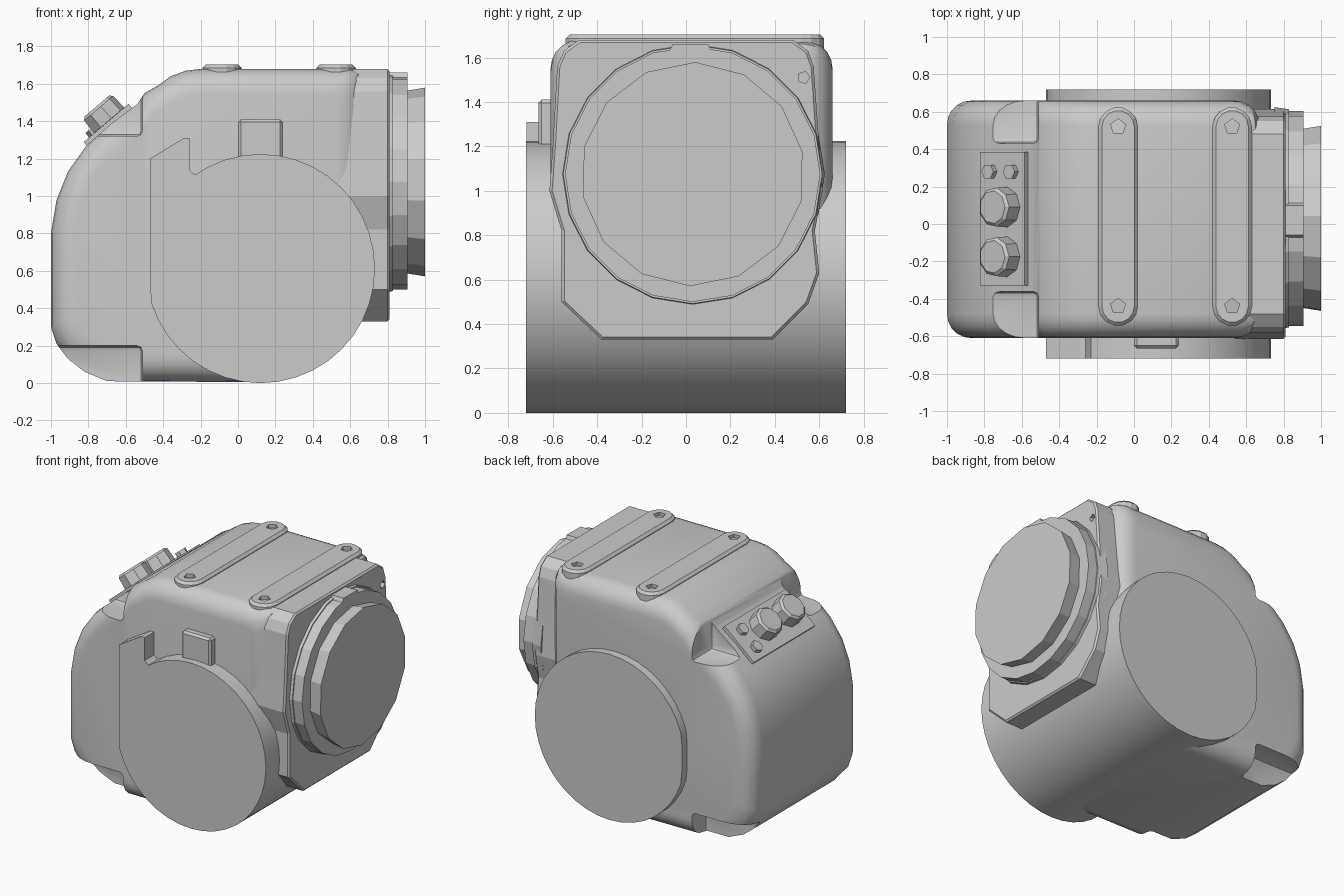
import bpy, bmesh
from math import cos, sin, pi, radians
from mathutils import Matrix, Vector

cube = bpy.data.objects.get("Cube")
if cube:
    bpy.data.objects.remove(cube)

GREY = (0.6, 0.6, 0.6, 1)
grey = bpy.data.materials.new("light_grey")
grey.use_nodes = True
grey.diffuse_color = GREY
grey.node_tree.nodes["Principled BSDF"].inputs["Base Color"].default_value = GREY

# Axis frames: each maps a 2D profile (u, v) and a depth w to model space
AXES = {"x": lambda u, v, w: (w, u, v),
        "y": lambda u, v, w: (u, w, v),
        "z": lambda u, v, w: (u, v, w)}


def loft(name, points, axis, sections, centre=(0, 0)):
    """Join copies of a profile placed at (depth, scale about centre) sections."""
    bm = bmesh.new()
    rings = [[bm.verts.new(AXES[axis](centre[0] + (u - centre[0]) * s,
                                      centre[1] + (v - centre[1]) * s, w))
              for u, v in points] for w, s in sections]
    bm.faces.new(rings[0])
    bm.faces.new(rings[-1])
    for near, far in zip(rings, rings[1:]):
        for i in range(len(points)):
            j = (i + 1) % len(points)
            bm.faces.new((near[i], near[j], far[j], far[i]))
    bmesh.ops.recalc_face_normals(bm, faces=bm.faces)
    mesh = bpy.data.meshes.new(name)
    bm.to_mesh(mesh)
    bm.free()
    mesh.materials.append(grey)
    obj = bpy.data.objects.new(name, mesh)
    bpy.context.collection.objects.link(obj)
    return obj


def prism(name, points, axis, lo, hi, scale=1.0, centre=(0, 0)):
    return loft(name, points, axis, [(lo, 1.0), (hi, scale)], centre)


def box(name, x, y, z):
    return prism(name, [(x[0], y[0]), (x[1], y[0]), (x[1], y[1]), (x[0], y[1])], "z", *z)


def ngon(cu, cv, r, n, start=0.0, end=2 * pi):
    return [(cu + r * cos(start + (end - start) * i / n),
             cv + r * sin(start + (end - start) * i / n)) for i in range(n)]


def apply(obj, kind, **settings):
    mod = obj.modifiers.new(kind, kind)
    for key, value in settings.items():
        setattr(mod, key, value)
    bpy.context.view_layer.objects.active = obj
    bpy.ops.object.modifier_apply(modifier=mod.name)


def bevel(obj, width, segments=1):
    apply(obj, "BEVEL", width=width, segments=segments, limit_method="ANGLE",
          angle_limit=radians(60))


def cut(obj, cutter):
    apply(obj, "BOOLEAN", operation="DIFFERENCE", solver="EXACT", object=cutter)
    bpy.data.objects.remove(cutter)


def smooth(obj):
    bpy.ops.object.select_all(action="DESELECT")
    obj.select_set(True)
    bpy.context.view_layer.objects.active = obj
    bpy.ops.object.shade_smooth_by_angle(angle=radians(35))


# Main body: side profile with a curved rear, shrinking in quarter-round steps at both sides
profile = [(-1, 0.3), (-1, 0.8), (-0.97, 0.98), (-0.91, 1.13), (-0.81, 1.27), (-0.68, 1.385),
           (-0.54, 1.49), (-0.5, 1.55), (-0.43, 1.59), (-0.36, 1.64), (-0.28, 1.67), (-0.2, 1.68),
           (0.6, 1.68), (0.65, 1.66), (0.67, 1.6), (0.67, 0.36), (0.5, 0.14), (0.33, 0.04),
           (0.12, 0.005), (-0.7, 0.01), (-0.82, 0.06), (-0.91, 0.13), (-0.97, 0.21)]
RADIUS, STEPS = 0.13, 5
rounding = [(RADIUS * (1 - sin(a)), 1 - RADIUS * (1 - cos(a)) / 0.84)
            for a in (pi / 2 * i / STEPS for i in range(STEPS + 1))]
sections = [(-0.61 + d, s) for d, s in reversed(rounding)] + [(0.66 - d, s) for d, s in rounding]
body = loft("body", profile, "y", sections, (-0.17, 0.84))

# Screw pockets in the rear corners, upper and lower on both sides
for y_upper, y_lower in (((-0.8, -0.36), (-0.8, -0.44)), ((0.43, 0.8), (0.5, 0.8))):
    for y, z in ((y_upper, (1.32, 1.8)), (y_lower, (-0.2, 0.2))):
        pocket = box("pocket_cutter", (-1.1, -0.51), y, z)
        bevel(pocket, 0.03, 2)
        cut(body, pocket)
smooth(body)

# Large cross drum, trimmed flat at the rear
drum_outline = [(max(u, -0.47), v) for u, v in ngon(0.12, 0.612, 0.612, 40)]
drum = prism("side_drum", drum_outline, "y", -0.72, 0.72)
smooth(drum)

# Latch plate and hinge tab on the front side
prism("latch_plate", [(-0.47, 0.7), (-0.47, 1.2), (-0.29, 1.31), (-0.26, 1.31),
                      (-0.26, 1.14), (-0.1, 1.0)], "y", -0.718, -0.55)
tab = box("hinge_tab", (0, 0.24), (-0.665, -0.55), (1.15, 1.41))
bevel(tab, 0.015)

# Front flange with a chamfered lower edge
flange_outline = [(-0.38, 0.33), (0.39, 0.33), (0.55, 0.49), (0.6, 0.63), (0.58, 0.82),
                  (0.615, 1), (0.6, 1.2), (0.575, 1.56), (0.55, 1.63), (0.48, 1.68),
                  (-0.48, 1.68), (-0.55, 1.63), (-0.58, 1.56), (-0.6, 1.2), (-0.615, 1),
                  (-0.56, 0.82), (-0.56, 0.5)]
flange = prism("front_flange", flange_outline, "x", 0.5, 0.81)
bevel(flange, 0.012)
cut(flange, prism("hole_cutter", ngon(0.53, 1.51, 0.028, 5), "x", 0.78, 0.9))

# Lens rings and the index tab on top of them
centre = (0.03, 1.075)
prism("lens_seat", ngon(*centre, 0.595, 20), "x", 0.75, 0.83, 0.98, centre)
prism("outer_lens_ring", ngon(*centre, 0.575, 20), "x", 0.8, 0.905)
prism("inner_lens_barrel", ngon(*centre, 0.485, 14, 0.2, 0.2 + 2 * pi), "x", 0.88, 1.0, 1.04, centre)
prism("index_tab", [(-0.09, 1.6), (0.13, 1.6), (0.1, 1.66), (-0.06, 1.66)], "x", 0.78, 0.905)

# Top straps with rounded ends and recessed five-sided screws
for cx, name in ((-0.085, "rear_strap"), (0.525, "front_strap")):
    r, ends = 0.105, (0.52, -0.44)
    outline = ngon(cx, ends[0], r, 8, 0, pi * 8 / 7) + ngon(cx, ends[1], r, 8, pi, pi + pi * 8 / 7)
    strap = prism(name, outline, "z", 1.55, 1.703)
    bevel(strap, 0.018)
    for cy in ends:
        cut(strap, prism("screw_cutter", ngon(cx, cy, 0.042, 5, 0.3, 0.3 + 2 * pi), "z", 1.66, 1.8))

# Sloped control panel, built flat and then tilted onto the rear face
tilt = Matrix.Translation(Vector((-0.69, 0, 1.385))) @ Matrix.Rotation(radians(-40.5), 4, "Y")
controls = [box("control_panel", (-0.165, 0.15), (-0.33, 0.385), (-0.04, 0.014))]
for cy in (0.09, -0.175):
    knob = prism("control_knob", ngon(0.01, cy, 0.11, 9), "z", 0, 0.115, 0.95, (0.01, cy))
    bevel(knob, 0.015)
    controls.append(knob)
for cx in (-0.085, 0.065):
    controls.append(prism("control_button", ngon(cx, 0.28, 0.042, 6), "z", 0, 0.045))
for part in controls:
    part.data.transform(tilt)
